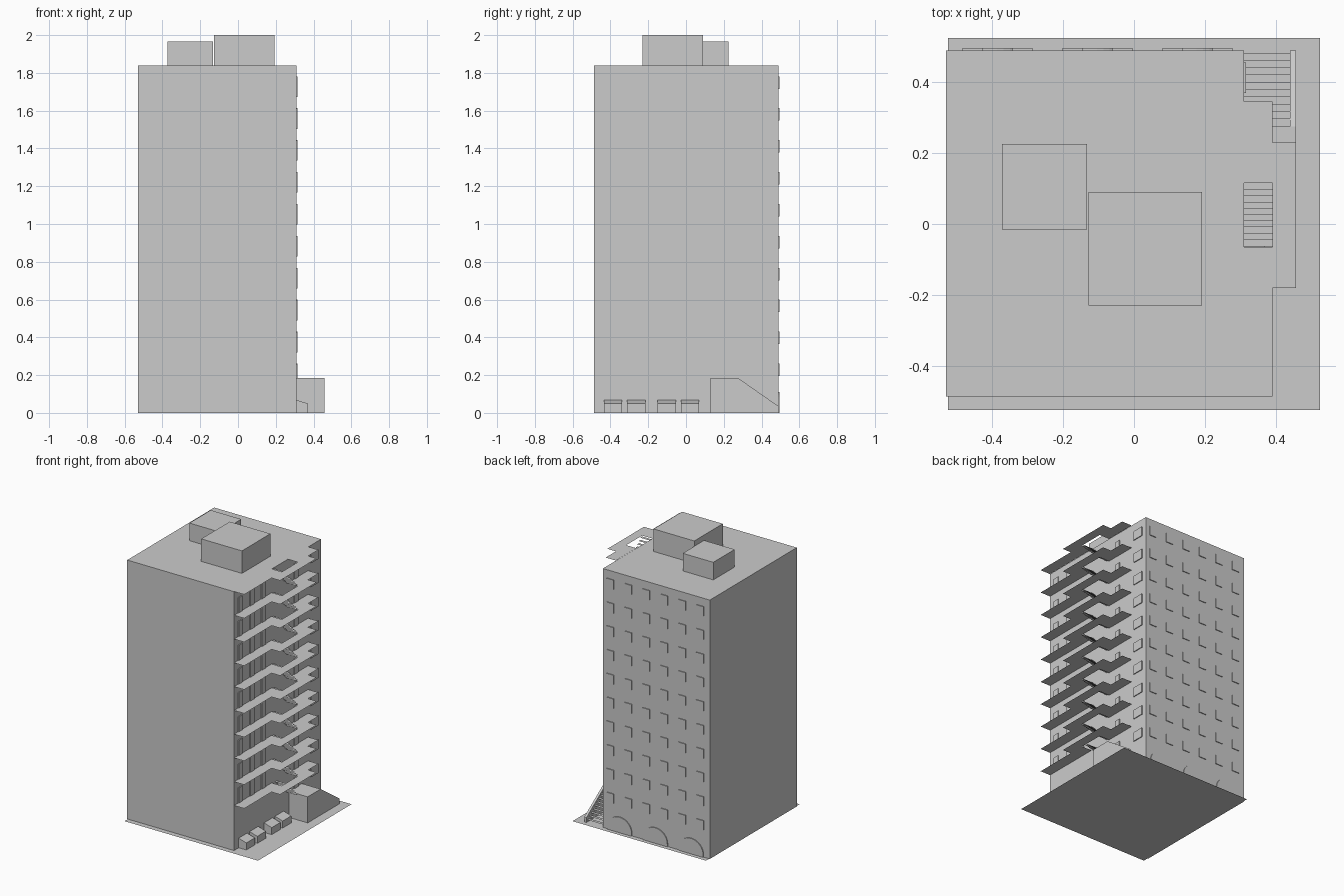
import bpy, math

if "Cube" in bpy.data.objects:
    bpy.data.objects.remove(bpy.data.objects["Cube"])

FLOOR = 0.169          # storey height
RISE = FLOOR / 10      # stair riser
LEVELS = [0.32 + FLOOR * i for i in range(10)]


def mesh(name, verts, faces):
    me = bpy.data.meshes.new(name)
    me.from_pydata(verts, [], faces)
    me.update()
    ob = bpy.data.objects.new(name, me)
    bpy.context.collection.objects.link(ob)
    return ob


def prism(name, loop_a, loop_b):
    """Closed solid between two matching loops."""
    n = len(loop_a)
    faces = [tuple(range(n))[::-1], tuple(range(n, 2 * n))]
    faces += [(i, (i + 1) % n, n + (i + 1) % n, n + i) for i in range(n)]
    ob = mesh(name, loop_a + loop_b, faces)
    import bmesh
    bm = bmesh.new()
    bm.from_mesh(ob.data)
    bmesh.ops.recalc_face_normals(bm, faces=bm.faces)
    bm.to_mesh(ob.data)
    bm.free()
    return ob


def box(name, x0, x1, y0, y1, z0, z1):
    return prism(name, [(x0, y0, z0), (x1, y0, z0), (x1, y1, z0), (x0, y1, z0)],
                 [(x0, y0, z1), (x1, y0, z1), (x1, y1, z1), (x0, y1, z1)])


def along_x(name, x0, x1, yz):
    return prism(name, [(x0, y, z) for y, z in yz], [(x1, y, z) for y, z in yz])


def along_y(name, y0, y1, xz):
    return prism(name, [(x, y0, z) for x, z in xz], [(x, y1, z) for x, z in xz])


def sheet(name, rects):
    """Thin horizontal sheets: each rect is x0, x1, y0, y1, z."""
    verts, faces = [], []
    for x0, x1, y0, y1, z in rects:
        k = len(verts)
        verts += [(x0, y0, z), (x1, y0, z), (x1, y1, z), (x0, y1, z)]
        faces.append((k, k + 1, k + 2, k + 3))
    return mesh(name, verts, faces)


# Plot, tower and roof housings
sheet("ground_slab", [(-0.525, 0.525, -0.525, 0.525, 0)])
box("tower", -0.53, 0.31, -0.487, 0.49, 0, 1.84)
box("roof_housing_small", -0.372, -0.132, -0.015, 0.225, 1.84, 1.965)
box("roof_housing_large", -0.128, 0.192, -0.23, 0.09, 1.84, 2.0)

# Access galleries with a stair opening, and the flights rising to them
for i, z in enumerate(LEVELS):
    sheet(f"gallery_{i}", [(0.31, 0.39, -0.487, -0.18, z),
                           (0.31, 0.39, -0.18, -0.065, z),
                           (0.39, 0.457, -0.18, 0.23, z),
                           (0.31, 0.39, 0.115, 0.345, z)])
    steps = 8 if i == 0 else 10
    base = z - steps * RISE
    treads = []
    for s in range(steps):
        y1 = 0.115 - s * 0.0175
        treads.append((0.31, 0.39, y1 - 0.0215, y1, base + (s + 0.6) * RISE))
    sheet(f"stair_flight_{i}", treads)

# Entrance landing, sloping side wall and steps up from the rear
box("entrance_landing", 0.31, 0.44, 0.13, 0.275, 0, 0.185)
along_x("entrance_side_wall", 0.44, 0.457,
        [(0.13, 0), (0.49, 0), (0.49, 0.035), (0.275, 0.185), (0.13, 0.185)])
sheet("entrance_steps", [(0.31, 0.44, 0.275 + s * 0.0205, 0.298 + s * 0.0205,
                          0.185 - (s + 1) * RISE) for s in range(10)])

# Lean-to stores along the ground floor
for i, (y0, y1) in enumerate([(-0.435, -0.34), (-0.312, -0.215),
                              (-0.15, -0.053), (-0.027, 0.07)]):
    along_y(f"store_{i}", y0, y1, [(0.31, 0), (0.37, 0), (0.37, 0.05), (0.31, 0.068)])

# Rear windows in a grid, and arched doors below
for r in range(10):
    z = 0.195 + FLOOR * r
    for c in range(6):
        x = -0.455 + 0.141 * c
        box(f"rear_window_{r}_{c}", x - 0.028, x + 0.028, 0.49, 0.496, z, z + 0.066)
for i in range(3):
    xc = -0.386 + 0.281 * i
    arc = [(xc + 0.095 * math.cos(math.pi * k / 16), 0.02 + 0.09 * math.sin(math.pi * k / 16))
           for k in range(17)]
    along_y(f"arched_door_{i}", 0.49, 0.496, [(xc - 0.095, 0), (xc + 0.095, 0)] + arc)

# Gallery-side doors and windows on each storey
for r in range(10):
    z = 0.152 + FLOOR * r
    d = 0.185 if r == 0 else z
    box(f"stair_door_{r}", 0.31, 0.316, 0.185, 0.226, d, z + 0.108)
    box(f"end_window_{r}", 0.31, 0.316, 0.37, 0.455, z + 0.043, z + 0.109)
    if r:
        for c, y in enumerate([-0.42, -0.29, -0.16]):
            box(f"gallery_door_{r}_{c}", 0.31, 0.316, y - 0.022, y + 0.022, z, z + 0.108)
